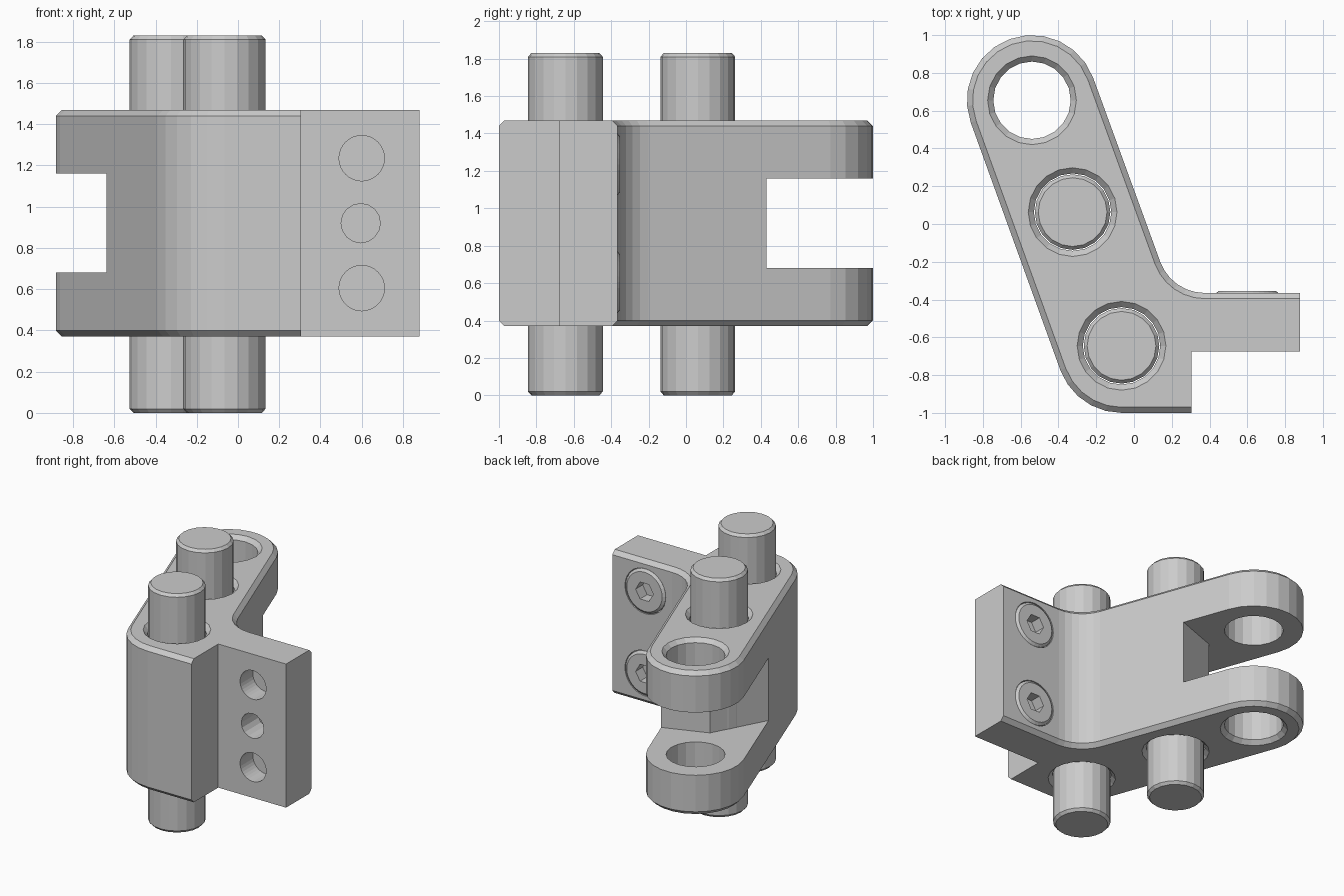
import bpy, bmesh
from math import sin, cos, pi, radians
from mathutils import Matrix

if "Cube" in bpy.data.objects:
    bpy.data.objects.remove(bpy.data.objects["Cube"])

Z0, Z1, C = 0.37, 1.47, 0.03          # body bottom, top, edge chamfer
PIVOTS = [(-0.54, 0.655), (-0.325, 0.063), (-0.066, -0.645)]
ALONG_Y = Matrix.Rotation(radians(-90), 4, 'X')


def make(name, bm):
    bmesh.ops.recalc_face_normals(bm, faces=bm.faces)
    me = bpy.data.meshes.new(name)
    bm.to_mesh(me)
    bm.free()
    ob = bpy.data.objects.new(name, me)
    bpy.context.collection.objects.link(ob)
    return ob


def loft(name, rings, mat=Matrix()):
    """Solid skinned through closed rings of 3D points."""
    bm = bmesh.new()
    vs = [[bm.verts.new(mat @ Matrix.Translation(p).to_translation()) for p in r] for r in rings]
    n = len(vs[0])
    for a, b in zip(vs, vs[1:]):
        for i in range(n):
            j = (i + 1) % n
            if (a[i].co - b[i].co).length > 1e-6 or (a[j].co - b[j].co).length > 1e-6:
                quad = (a[i], a[j], b[j], b[i])
                bm.faces.new(quad)
    bm.faces.new(vs[0][::-1])
    bm.faces.new(vs[-1])
    bmesh.ops.remove_doubles(bm, verts=bm.verts, dist=1e-5)
    return make(name, bm)


def lathe(name, profile, n, loc, rot=Matrix()):
    rings = [[(r * cos(2 * pi * i / n), r * sin(2 * pi * i / n), z) for i in range(n)]
             for r, z in profile]
    return loft(name, rings, Matrix.Translation(loc) @ rot)


def cut(ob, cutter):
    cutter.hide_render = True
    m = ob.modifiers.new("cut", 'BOOLEAN')
    m.operation, m.solver, m.object = 'DIFFERENCE', 'EXACT', cutter
    bpy.context.view_layer.objects.active = ob
    bpy.ops.object.modifier_apply(modifier=m.name)
    bpy.data.objects.remove(cutter)


def arc(cx, cy, r, a0, a1, n):
    return [(cx + r * cos(radians(a0 + (a1 - a0) * i / n)),
             cy + r * sin(radians(a0 + (a1 - a0) * i / n))) for i in range(n + 1)]


def outline(d, z):
    """Body outline, its arm and back edges moved inward by d."""
    pts = [(0.305, -1 + d), (0.305, -0.675), (0.88, -0.675), (0.88, -0.365 - d)]
    pts += arc(0.374, -0.115, 0.25 + d, 270, 200, 6)
    pts += arc(-0.54, 0.655, 0.345 - d, 20, 200, 12)
    pts += arc(-0.066, -0.655, 0.345 - d, 200, 270, 5)
    return [(x, y, z) for x, y in pts]


# Body: slanted arm with mounting flange
body = loft("arm_body", [outline(C, Z0), outline(0, Z0 + C), outline(0, Z1 - C), outline(C, Z1)])

# Fork slot with a two-sided floor
slot = [(0.004, 0.464), (0.2, 1.2), (-1.2, 1.2), (-1.2, -0.189), (-0.689, -0.189), (-0.42, 0.31)]
cut(body, loft("slot_cutter", [[(x, y, z) for x, y in slot] for z in (0.68, 1.16)]))

# Chamfered pivot holes
R = 0.205
hole = [(R + 2 * C, Z0 - C), (R, Z0 + C), (R, Z1 - C), (R + 2 * C, Z1 + C)]
for x, y in PIVOTS:
    cut(body, lathe("hole_cutter", hole, 20, (x, y, 0)))

# Pins through the two lower holes
for i, (x, y) in enumerate(PIVOTS[1:]):
    lathe(f"pin_{i + 1}", [(0.182, 0), (0.2, 0.02), (0.2, 1.81), (0.182, 1.83)], 20, (x, y, 0))

# Blind dowel hole in the flange front
cut(body, lathe("dowel_cutter", [(0.095, 0), (0.095, 0.3)], 16, (0.595, -0.775, 0.92), ALONG_Y))

# Counterbored screw holes and socket screws
for i, z in enumerate((0.605, 1.235)):
    bore = [(0.11, 0), (0.11, 0.255), (0.173, 0.255), (0.173, 0.5)]
    cut(body, lathe("bore_cutter", bore, 32, (0.6, -0.775, z), ALONG_Y))
    screw = lathe(f"socket_screw_{i + 1}", [(0.169, 0), (0.169, 0.15), (0.15, 0.165)], 32,
                  (0.6, -0.519, z), ALONG_Y)
    cut(screw, lathe("hex_cutter", [(0.075, 0), (0.075, 0.2)], 6, (0.6, -0.44, z), ALONG_Y))
